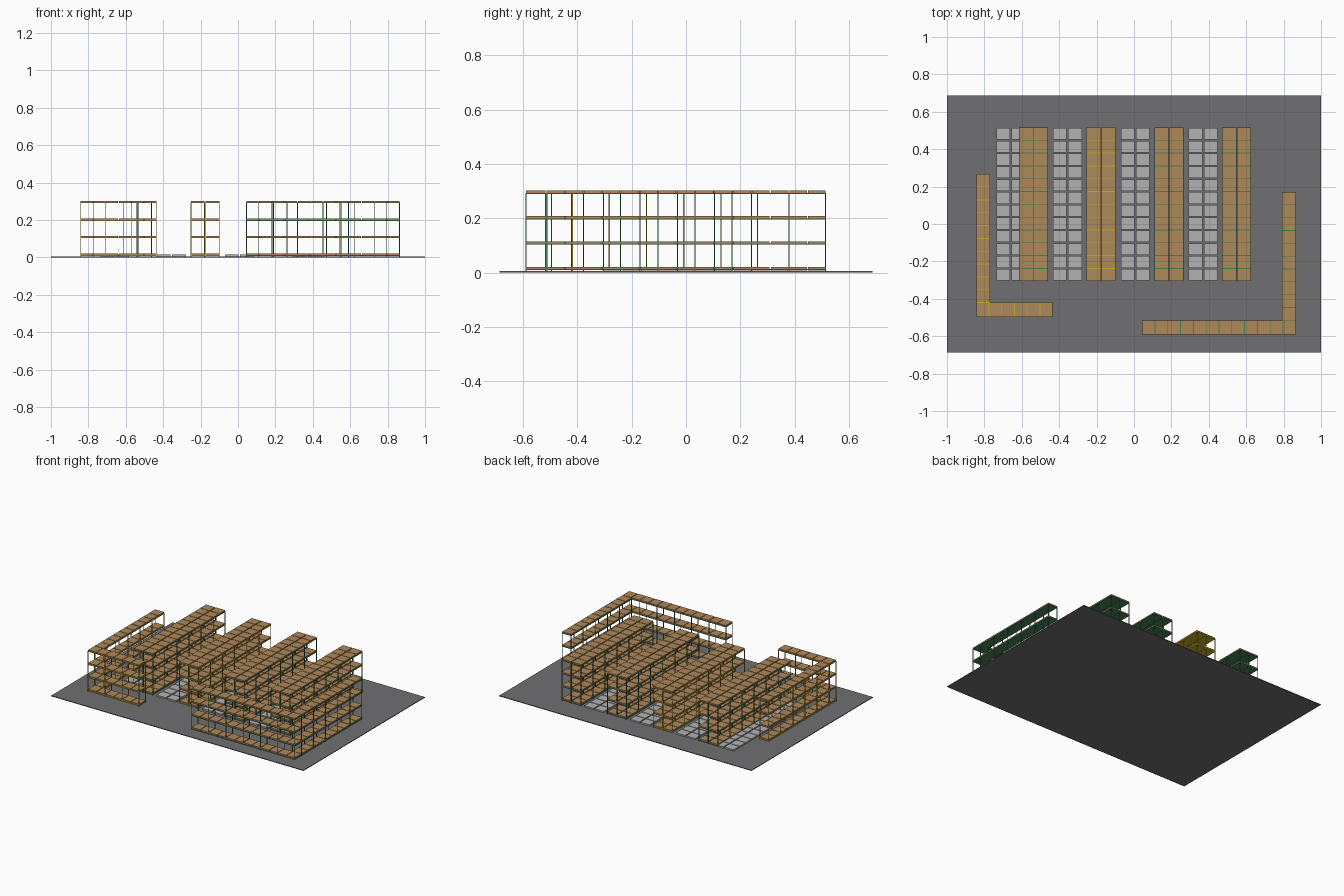
import bpy, bmesh
from mathutils import Matrix, Vector

if "Cube" in bpy.data.objects:
    bpy.data.objects.remove(bpy.data.objects["Cube"])

LEVELS = [0.009, 0.103, 0.196, 0.290]   # underside of each shelf deck
DECK, PALLET, POST = 0.004, 0.008, 0.004
TOP = LEVELS[-1] + DECK


def material(name, rgb):
    m = bpy.data.materials.new(name)
    m.diffuse_color = (*rgb, 1)
    m.use_nodes = True
    m.node_tree.nodes["Principled BSDF"].inputs["Base Color"].default_value = m.diffuse_color
    return m


FLOOR = material("floor_grey", (0.16, 0.16, 0.17))
WOOD = material("pallet_wood", (0.42, 0.25, 0.10))
LANE = material("lane_grey", (0.45, 0.45, 0.45))
GREEN = material("frame_green", (0.06, 0.22, 0.09))
YELLOW = material("frame_yellow", (0.55, 0.43, 0.02))


def boxes(name, items, mat):
    """One object made from (x0, x1, y0, y1, z0, z1) boxes."""
    bm = bmesh.new()
    for x0, x1, y0, y1, z0, z1 in items:
        mid = Vector((x0 + x1, y0 + y1, z0 + z1)) / 2
        size = Matrix.Diagonal((x1 - x0, y1 - y0, z1 - z0, 1))
        bmesh.ops.create_cube(bm, size=1, matrix=Matrix.Translation(mid) @ size)
    me = bpy.data.meshes.new(name)
    bm.to_mesh(me)
    bm.free()
    me.materials.append(mat)
    ob = bpy.data.objects.new(name, me)
    bpy.context.collection.objects.link(ob)
    return ob


def rack(name, x0, x1, y0, y1, bays, mat, axis='y'):
    """Four-level shelf run: posts every two bays, a deck and pallets per level."""
    along_y = axis == 'y'
    a0, a1, b0, b1 = (y0, y1, x0, x1) if along_y else (x0, x1, y0, y1)
    pitch = (a1 - a0) / bays

    def box(u0, u1, v0, v1, z0, z1):
        return (v0, v1, u0, u1, z0, z1) if along_y else (u0, u1, v0, v1, z0, z1)

    frame, pallets = [], []
    for z in LEVELS:
        frame.append(box(a0, a1, b0, b1, z, z + DECK))
        for i in range(bays):
            u = a0 + i * pitch
            pallets.append(box(u + 0.002, u + pitch - 0.002, b0 + 0.002, b1 - 0.002,
                               z + DECK, z + DECK + PALLET))
    stops = sorted(set(list(range(bays, -1, -2)) + [0]))
    for i in stops:
        u = min(max(a0 + i * pitch - POST / 2, a0), a1 - POST)
        for v in (b0, b1 - POST):
            frame.append(box(u, u + POST, v, v + POST, 0.005, TOP))
    boxes(name + "_frame", frame, mat)
    boxes(name + "_pallets", pallets, WOOD)


# Warehouse floor
boxes("floor_slab", [(-1, 1, -0.687, 0.687, 0, 0.005)], FLOOR)

# Back-to-back double racks
Y0, Y1, BAYS = -0.306, 0.516, 12
for n, (x, mat) in enumerate([(-0.615, GREEN), (-0.253, YELLOW), (0.109, GREEN), (0.471, GREEN)]):
    rack(f"double_rack_{n + 1}_left", x, x + 0.0765, Y0, Y1, BAYS, mat)
    rack(f"double_rack_{n + 1}_right", x + 0.0785, x + 0.155, Y0, Y1, BAYS, mat)

# Floor pallets in the lanes between the racks
pitch = (Y1 - Y0) / BAYS
for n, x in enumerate([-0.736, -0.433, -0.070, 0.292]):
    boxes(f"lane_pallets_{n + 1}",
          [(x + c, x + c + 0.073, Y0 + r * pitch + 0.003, Y0 + (r + 1) * pitch - 0.003, 0.005, 0.015)
           for c in (0, 0.081) for r in range(BAYS)], LANE)

# L-shaped perimeter racks
rack("left_wall_rack", -0.843, -0.769, -0.420, 0.266, 10, YELLOW)
rack("left_front_rack", -0.843, -0.435, -0.497, -0.420, 6, YELLOW, 'x')
rack("right_wall_rack", 0.790, 0.865, -0.515, 0.171, 10, GREEN)
rack("right_front_rack", 0.044, 0.865, -0.592, -0.515, 12, GREEN, 'x')
